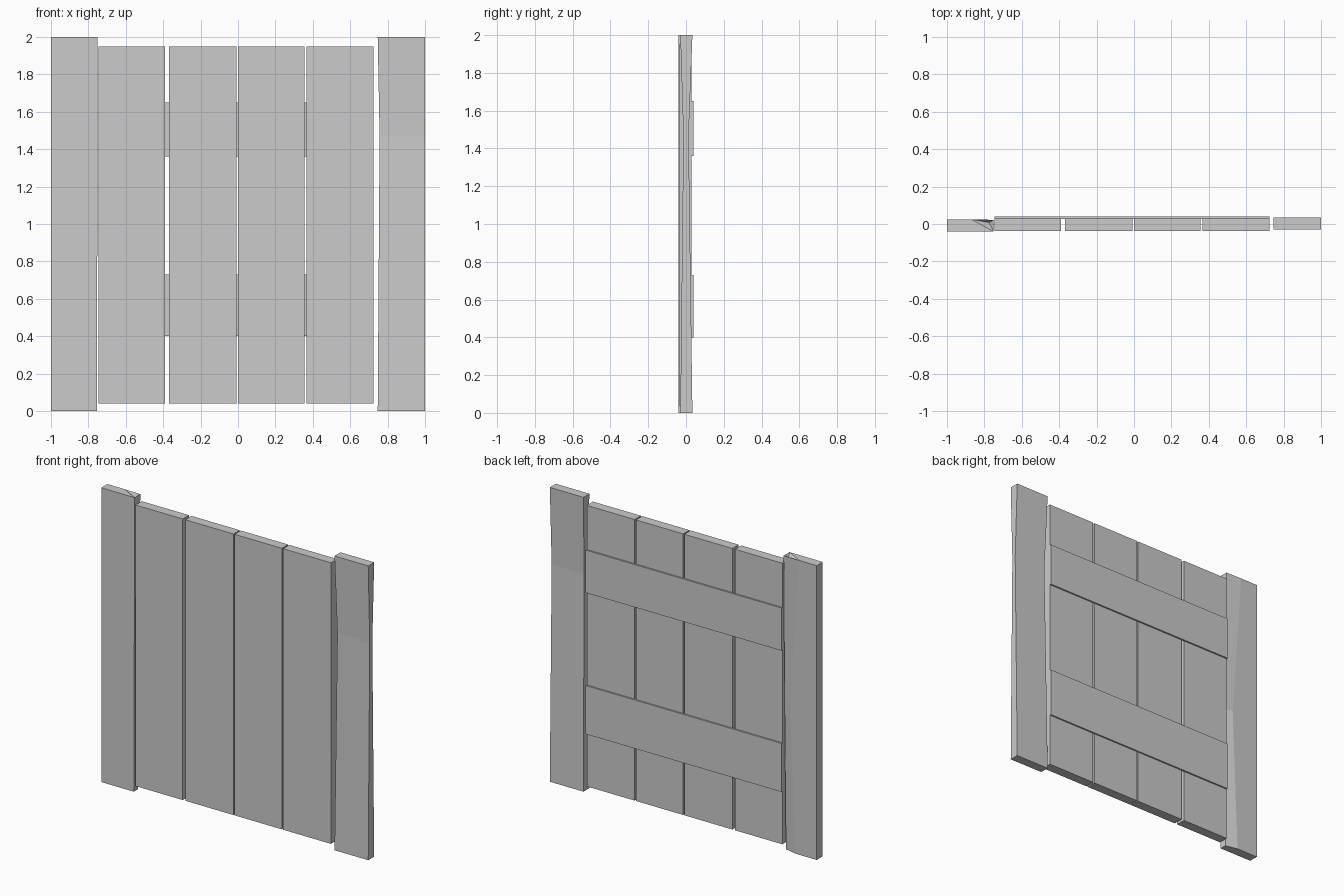
import bpy, bmesh

if "Cube" in bpy.data.objects:
    bpy.data.objects.remove(bpy.data.objects["Cube"])


def finish(name, bm):
    bmesh.ops.recalc_face_normals(bm, faces=bm.faces[:])
    mesh = bpy.data.meshes.new(name)
    bm.to_mesh(mesh)
    bm.free()
    obj = bpy.data.objects.new(name, mesh)
    bpy.context.collection.objects.link(obj)
    return obj


def box(name, x0, x1, y0, y1, z0, z1):
    bm = bmesh.new()
    bmesh.ops.create_cube(bm, size=1)
    for v in bm.verts:
        v.co = ((x0 + x1) / 2 + v.co.x * (x1 - x0),
                (y0 + y1) / 2 + v.co.y * (y1 - y0),
                (z0 + z1) / 2 + v.co.z * (z1 - z0))
    return finish(name, bm)


def loft(sections):
    """Skin a stack of (z, [(x, y), ...]) sections, leaving the top open."""
    bm = bmesh.new()
    rings = [[bm.verts.new((x, y, z)) for x, y in pts] for z, pts in sections]
    n = len(rings[0])
    for a, b in zip(rings, rings[1:]):
        for i in range(n):
            j = (i + 1) % n
            bm.faces.new((a[i], a[j], b[j], b[i]))
    bm.faces.new(rings[0][::-1])
    return bm, rings[-1]


# four upright planks
for i, (x0, x1) in enumerate([(-0.745, -0.39), (-0.37, -0.008),
                              (0.0, 0.355), (0.365, 0.725)]):
    box(f"plank_{i + 1}", x0, x1, -0.037, 0.03, 0.04, 1.95)

# two cross rails on the back
for name, z0, z1 in [("lower_rail", 0.40, 0.73), ("upper_rail", 1.36, 1.65)]:
    box(name, -0.745, 0.725, 0.028, 0.041, z0, z1)

# left post: inner back edge shaved towards the bottom
left = [(z, [(-1, -0.04), (xi, -0.04), (xi, yb), (xm, 0.025), (-1, 0.025)])
        for z, xi, yb, xm in [(0, -0.755, 0.005, -0.84),
                              (1.0, -0.752, 0.015, -0.80),
                              (2, -0.75, 0.022, -0.87)]]
bm, top = loft(left)
bm.faces.new((top[0], top[1], top[3], top[4]))
# chipped corner on top
chip = bm.verts.new((-0.775, 0.008, 1.97))
for a, b in [(1, 2), (2, 3), (3, 1)]:
    bm.faces.new((top[a], top[b], chip))
finish("left_post", bm)

# right post: pinched waist below the top
right = [(z, [(xi, yf), (1, yf), (1, yb), (xi, yb)])
         for z, xi, yf, yb in [(0, 0.747, -0.03, 0.034),
                               (1.47, 0.757, -0.014, 0.014),
                               (2, 0.747, -0.03, 0.034)]]
bm, top = loft(right)
bm.faces.new(top)
finish("right_post", bm)
